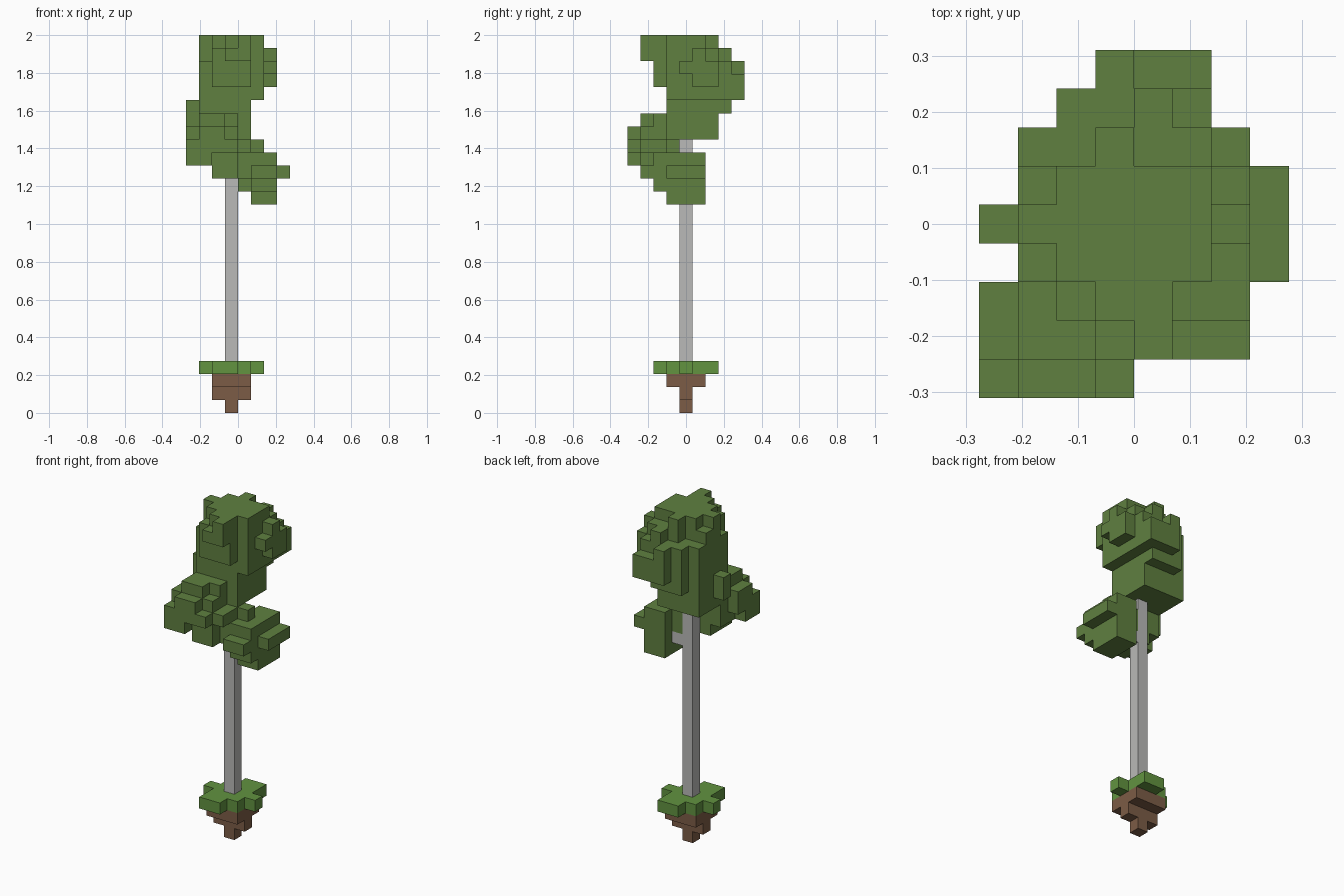
import bpy
import bmesh
from mathutils import Vector

UNIT = 2 / 29  # edge of one block
ORIGIN = Vector((4, 4.5, 0))

default_cube = bpy.data.objects.get("Cube")
if default_cube:
    bpy.data.objects.remove(default_cube, do_unlink=True)


def make_material(name, colour):
    material = bpy.data.materials.new(name)
    material.use_nodes = True
    material.diffuse_color = (*colour, 1)
    shader = material.node_tree.nodes["Principled BSDF"]
    shader.inputs["Base Color"].default_value = (*colour, 1)
    shader.inputs["Roughness"].default_value = 1
    return material


class BlockPart:
    """A part made of grid blocks, skinned on its outer faces only."""

    def __init__(self, name, material, base):
        self.name, self.material, self.base = name, material, base
        self.cells = set()

    def add(self, x, y, z):
        # each argument is an inclusive (first, last) pair or a single index
        spans = [v if isinstance(v, tuple) else (v, v) for v in (x, y, z)]
        xs, ys, zs = [range(a, b + 1) for a, b in spans]
        self.cells |= {(i, j, k + self.base) for i in xs for j in ys for k in zs}

    def build(self):
        bm = bmesh.new()
        corners = {}

        def corner(point):
            key = tuple(point)
            if key not in corners:
                corners[key] = bm.verts.new((Vector(key) - ORIGIN) * UNIT)
            return corners[key]

        for cell in self.cells:
            for axis in range(3):
                for side in (0, 1):
                    neighbour = list(cell)
                    neighbour[axis] += 2 * side - 1
                    if tuple(neighbour) in self.cells:
                        continue
                    loop = []
                    for u, v in ((0, 0), (1, 0), (1, 1), (0, 1)):
                        point = list(cell)
                        point[axis] += side
                        point[(axis + 1) % 3] += u
                        point[(axis + 2) % 3] += v
                        loop.append(corner(point))
                    bm.faces.new(loop if side else loop[::-1])
        mesh = bpy.data.meshes.new(self.name)
        bm.to_mesh(mesh)
        bm.free()
        mesh.materials.append(self.material)
        part = bpy.data.objects.new(self.name, mesh)
        bpy.context.collection.objects.link(part)


leaf = make_material("leaf green", (0.115, 0.216, 0.051))
grass = make_material("grass green", (0.122, 0.292, 0.051))
soil = make_material("soil brown", (0.202, 0.107, 0.061))
bark = make_material("pale grey bark", (0.491, 0.491, 0.479))

# Soil clod tapering down to a point
soil_clod = BlockPart("soil_clod", soil, base=0)
soil_clod.add(x=3, y=4, z=0)
soil_clod.add(x=(2, 4), y=4, z=1)
soil_clod.add(x=(2, 4), y=(3, 5), z=2)

# Ragged grass patch
grass_patch = BlockPart("grass_patch", grass, base=3)
grass_patch.add(x=(2, 4), y=(3, 5), z=0)
grass_patch.add(x=(1, 5), y=4, z=0)
grass_patch.add(x=(2, 3), y=2, z=0)
grass_patch.add(x=(3, 4), y=6, z=0)

# Straight trunk with a stub branch
trunk = BlockPart("trunk", bark, base=4)
trunk.add(x=3, y=4, z=(0, 16))
trunk.add(x=4, y=4, z=13)

# Low leaf cluster on the left
low_leaves = BlockPart("low_leaves", leaf, base=16)
low_leaves.add(x=(5, 6), y=(3, 5), z=(0, 3))
low_leaves.add(x=(5, 6), y=2, z=(1, 3))
low_leaves.add(x=4, y=3, z=(1, 3))
low_leaves.add(x=4, y=2, z=(2, 3))
low_leaves.add(x=(5, 6), y=1, z=2)
low_leaves.add(x=7, y=(3, 5), z=2)
low_leaves.add(x=4, y=4, z=(2, 3))
low_leaves.add(x=(4, 5), y=3, z=4)

# Middle leaf cluster at the front
middle_leaves = BlockPart("middle_leaves", leaf, base=18)
middle_leaves.add(x=(2, 3), y=(1, 3), z=0)
middle_leaves.add(x=(0, 1), y=0, z=1)
middle_leaves.add(x=(0, 3), y=1, z=1)
middle_leaves.add(x=(1, 3), y=(2, 3), z=1)
middle_leaves.add(x=(0, 3), y=0, z=2)
middle_leaves.add(x=(0, 4), y=(1, 2), z=2)
middle_leaves.add(x=(1, 3), y=3, z=2)
middle_leaves.add(x=(1, 2), y=0, z=3)
middle_leaves.add(x=(0, 3), y=(1, 2), z=3)
middle_leaves.add(x=(1, 2), y=1, z=4)
middle_leaves.add(x=(1, 3), y=2, z=4)

# Leafy neck and crown
crown = BlockPart("crown_leaves", leaf, base=21)
crown.add(x=(1, 4), y=(3, 6), z=(0, 2))
crown.add(x=0, y=4, z=(1, 2))
crown.add(x=(2, 4), y=7, z=2)
crown.add(x=(1, 5), y=(3, 6), z=(3, 5))
crown.add(x=(2, 5), y=7, z=(3, 5))
crown.add(x=(4, 5), y=8, z=(3, 4))
crown.add(x=3, y=8, z=(3, 5))
crown.add(x=(2, 4), y=2, z=(4, 6))
crown.add(x=6, y=(5, 6), z=4)
crown.add(x=6, y=(4, 6), z=5)
crown.add(x=6, y=5, z=6)
crown.add(x=(3, 4), y=1, z=6)
crown.add(x=(2, 5), y=3, z=(6, 7))
crown.add(x=(1, 5), y=4, z=(6, 7))
crown.add(x=(1, 5), y=5, z=6)
crown.add(x=(3, 5), y=6, z=6)
crown.add(x=4, y=7, z=6)
crown.add(x=4, y=1, z=7)
crown.add(x=(3, 4), y=2, z=7)
crown.add(x=(2, 5), y=5, z=7)
crown.add(x=3, y=6, z=7)

for block_part in (soil_clod, grass_patch, trunk, low_leaves, middle_leaves, crown):
    block_part.build()
